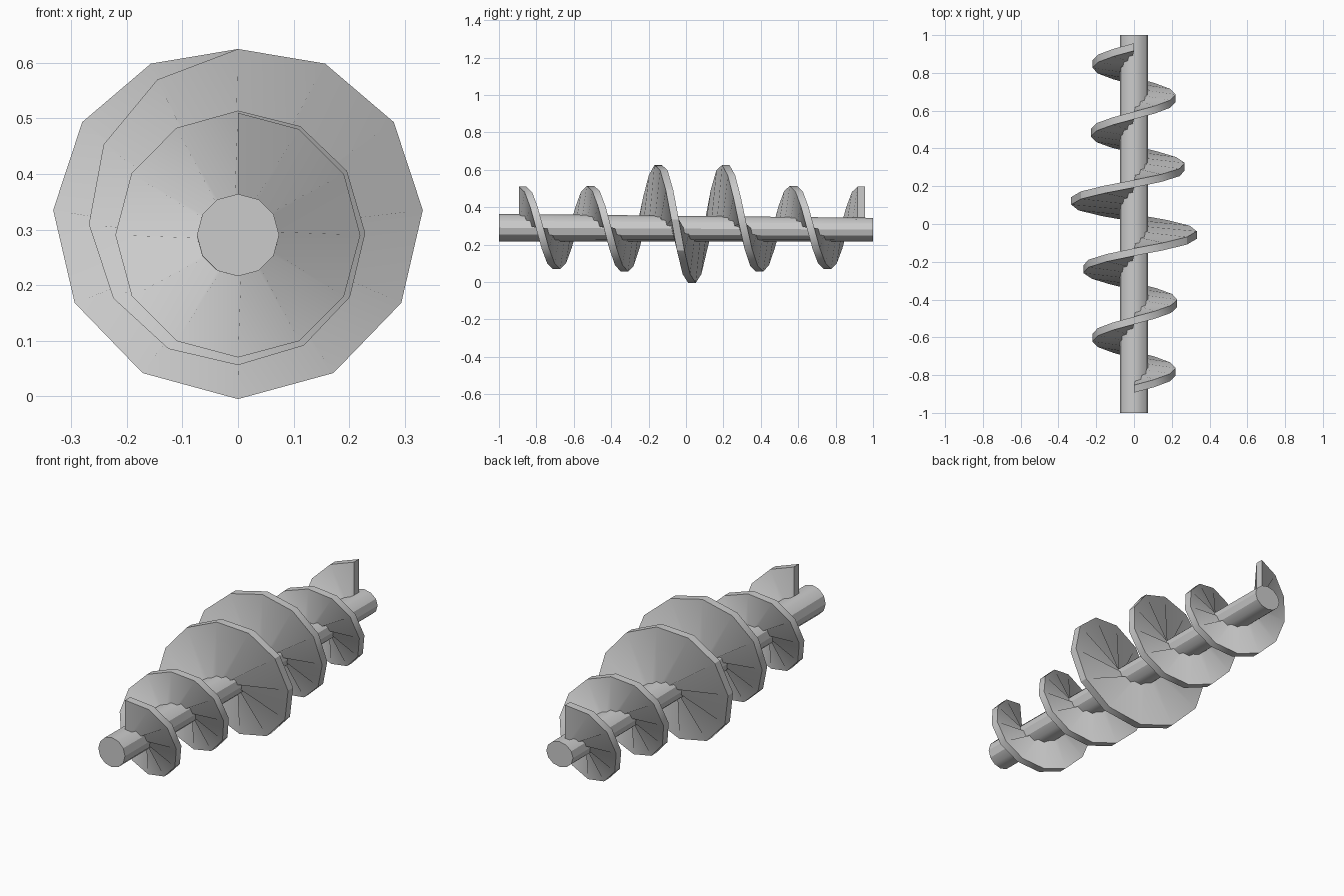
import bpy
import bmesh
from math import sin, cos, pi, exp, radians

cube = bpy.data.objects.get("Cube")
if cube:
    bpy.data.objects.remove(cube, do_unlink=True)

AXIS_Z = 0.29
SIDES = 12

steel = bpy.data.materials.new("grey_steel")
steel.use_nodes = True
colour = (0.6, 0.6, 0.6, 1)
steel.diffuse_color = colour
steel.node_tree.nodes["Principled BSDF"].inputs["Base Color"].default_value = colour


def finish(bm, name):
    bmesh.ops.recalc_face_normals(bm, faces=bm.faces)
    mesh = bpy.data.meshes.new(name)
    bm.to_mesh(mesh)
    bm.free()
    mesh.materials.append(steel)
    obj = bpy.data.objects.new(name, mesh)
    bpy.context.collection.objects.link(obj)
    bpy.ops.object.select_all(action='DESELECT')
    obj.select_set(True)
    bpy.context.view_layer.objects.active = obj
    bpy.ops.object.shade_smooth_by_angle(angle=radians(31))
    return obj


def loft(rings, name):
    """Skin closed rings of points and cap both ends."""
    bm = bmesh.new()
    loops = [[bm.verts.new(p) for p in ring] for ring in rings]
    n = len(loops[0])
    for a, b in zip(loops, loops[1:]):
        for i in range(n):
            j = (i + 1) % n
            bm.faces.new((a[i], a[j], b[j], b[i]))
    bm.faces.new(loops[0])
    bm.faces.new(loops[-1])
    return finish(bm, name)


# Shaft, with its back end slightly flattened
def shaft_ring(y, centre, half_height, radius=0.074):
    angles = [2 * pi * i / SIDES for i in range(SIDES)]
    return [(radius * sin(a), y, centre + half_height * cos(a)) for a in angles]


loft([shaft_ring(-1, AXIS_Z, 0.074), shaft_ring(1, 0.28, 0.063)], "shaft")

# Helical blade, widening and lifting towards its middle
TURNS = 5
START, PITCH, HALF = -0.873, 0.362, 0.02
INNER = 0.015


def blade_section(step):
    turn = step / SIDES
    a = 2 * pi * turn
    swell = exp(-((turn - TURNS / 2) / 0.77) ** 2)
    outer = 0.22 + 0.125 * swell
    lift = 0.05 * swell
    y = START + PITCH * turn
    corners = ((INNER, -HALF, 0), (outer, -HALF, lift), (outer, HALF, lift), (INNER, HALF, 0))
    return [(r * sin(a), y + dy, AXIS_Z + r * cos(a) + dz) for r, dy, dz in corners]


loft([blade_section(s) for s in range(TURNS * SIDES + 1)], "spiral_blade")
